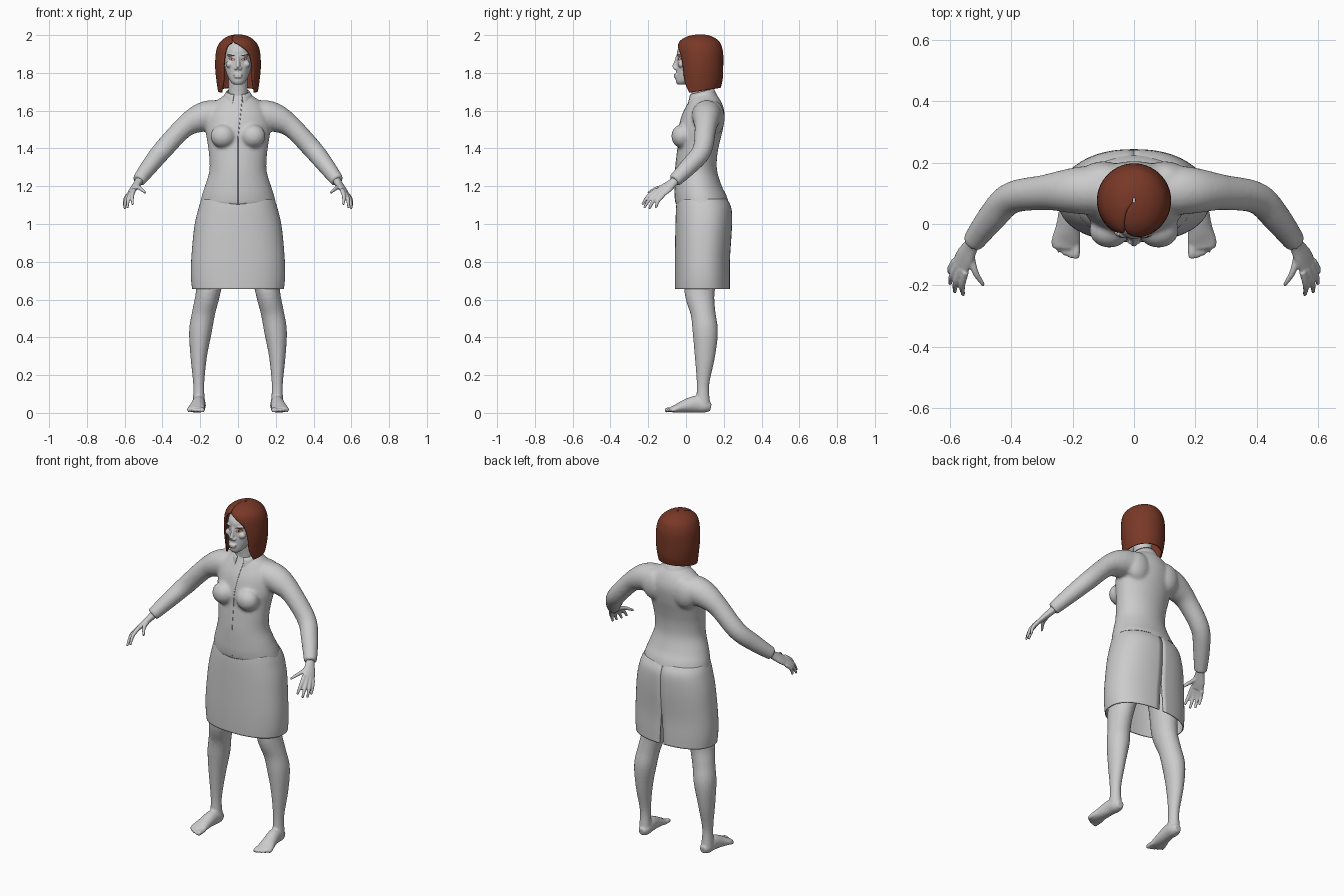
import bpy, bmesh, math
from mathutils import Vector, Matrix

if "Cube" in bpy.data.objects:
    bpy.data.objects.remove(bpy.data.objects["Cube"])


def material(name, rgb):
    m = bpy.data.materials.new(name)
    m.use_nodes = True
    m.diffuse_color = (*rgb, 1)
    m.node_tree.nodes["Principled BSDF"].inputs["Base Color"].default_value = (*rgb, 1)
    return m


GREY = material("pale_grey", (0.6, 0.6, 0.6))
AUBURN = material("auburn_hair", (0.19, 0.04, 0.02))
BROWN = material("dark_brown", (0.05, 0.02, 0.015))
LID = material("red_brown", (0.25, 0.08, 0.05))


def spline(rows, steps=5):
    """Catmull-Rom interpolation through tuples of any length."""
    out = []
    for i in range(len(rows) - 1):
        a, b, c, d = (rows[max(0, min(len(rows) - 1, i + k))] for k in (-1, 0, 1, 2))
        for s in range(steps):
            t = s / steps
            out.append([0.5 * (2 * q + (r - p) * t + (2 * p - 5 * q + 4 * r - u) * t * t
                               + (3 * q - p - 3 * r + u) * t ** 3) for p, q, r, u in zip(a, b, c, d)])
    return out + [list(rows[-1])]


def grid(bm, rows, closed=False, caps=False):
    """Skin rows of points with quads."""
    vs = [[bm.verts.new(p) for p in r] for r in rows]
    n = len(vs[0])
    for a, b in zip(vs, vs[1:]):
        for j in range(n if closed else n - 1):
            k = (j + 1) % n
            bm.faces.new((a[j], a[k], b[k], b[j]))
    if caps:
        bm.faces.new(vs[0])
        bm.faces.new(vs[-1])


def tube(bm, pts, up=(0, 1, 0), n=20):
    """Tube through (x, y, z, side radius, up radius)."""
    pts = spline(pts)
    rows = []
    for i, p in enumerate(pts):
        d = Vector(pts[min(i + 1, len(pts) - 1)][:3]) - Vector(pts[max(i - 1, 0)][:3])
        a = d.cross(Vector(up)).normalized()
        b = a.cross(d).normalized()
        rows.append([Vector(p[:3]) + a * p[3] * math.cos(math.tau * j / n)
                     + b * p[4] * math.sin(math.tau * j / n) for j in range(n)])
    grid(bm, rows, True, True)


def stack(bm, rows):
    """Horizontal oval rings (z, half width, front y, back y)."""
    grid(bm, [[oval(r, math.tau * j / 40) for j in range(40)] for r in spline(rows)], True, True)


def oval(r, t, power=1.0):
    z, w, f, b = r[:4]
    s, c = math.sin(t), math.cos(t)
    sq = lambda v: math.copysign(abs(v) ** power, v)
    return (w * sq(s), (f + b) / 2 - (b - f) / 2 * sq(c), z)


def ball(bm, c, size):
    bmesh.ops.create_uvsphere(bm, u_segments=20, v_segments=12, radius=1,
                              matrix=Matrix.Translation(c) @ Matrix.Diagonal((*size, 1)))


def finish(name, bm, mat, voxel=0, smooth=0, mirror=False, thick=0):
    bmesh.ops.recalc_face_normals(bm, faces=bm.faces)
    me = bpy.data.meshes.new(name)
    bm.to_mesh(me)
    bm.free()
    me.materials.append(mat)
    me.shade_smooth()
    ob = bpy.data.objects.new(name, me)
    bpy.context.collection.objects.link(ob)
    if voxel:
        m = ob.modifiers.new("fuse", 'REMESH')
        m.mode, m.voxel_size, m.use_smooth_shade = 'VOXEL', voxel, True
        m = ob.modifiers.new("soften", 'SMOOTH')
        m.factor, m.iterations = 0.5, smooth
    if thick:
        m = ob.modifiers.new("thickness", 'SOLIDIFY')
        m.thickness, m.offset = thick, 0
    if mirror:
        ob.modifiers.new("mirror", 'MIRROR')
    return ob


# Jacket: torso, bust and sleeves fused together
bm = bmesh.new()
stack(bm, [(1.1, .203, -.055, .23), (1.15, .192, -.06, .215), (1.2, .176, -.06, .19), (1.28, .152, -.058, .165),
           (1.36, .153, -.05, .165), (1.43, .162, -.042, .178), (1.5, .172, -.04, .195), (1.58, .165, -.02, .205),
           (1.64, .13, .01, .19), (1.68, .075, .03, .165), (1.7, .06, .035, .15)])
for s in (1, -1):
    ball(bm, (s * .08, -.022, 1.465), (.066, .056, .062))
    ball(bm, (s * .1, .15, 1.56), (.08, .055, .09))
    tube(bm, [(s * .08, .11, 1.585, .07, .075), (s * .15, .11, 1.575, .08, .08), (s * .215, .108, 1.555, .073, .072),
              (s * .29, .103, 1.508, .056, .058), (s * .4, .085, 1.39, .052, .052), (s * .465, .02, 1.31, .046, .048),
              (s * .527, -.062, 1.228, .036, .036)])
finish("jacket", bm, GREY, .009, 6)

# Collar wrapped around the neck, open at the front
bm = bmesh.new()
rows = []
for k in range(5):
    f = k / 4
    row = []
    for j in range(33):
        t = .35 + (math.tau - .7) * j / 32
        front = (1 + math.cos(t)) / 2
        row.append(oval((1.715 - .05 * f - .03 * front * (1 + f), .06 + .035 * f, .02 - .02 * f, .145 + .025 * f), t))
    rows.append(row)
grid(bm, rows)
finish("collar", bm, GREY, thick=.005)

# Skirt shell with a vent at the back
bm = bmesh.new()
rows = []
for r in spline([(1.13, .19, -.045, .215), (1.08, .207, -.05, .238), (.98, .229, -.053, .24), (.82, .244, -.056, .23),
                 (.72, .246, -.056, .23), (.655, .24, -.055, .23)]):
    gap = max(0, .86 - r[0]) * .35
    rows.append([oval(r, math.pi + gap / 2 + (math.tau - gap) * j / 64, .87) for j in range(65)])
grid(bm, rows)
finish("skirt", bm, GREY, thick=.006)

# Bare leg, foot and toes
bm = bmesh.new()
tube(bm, [(.12, .09, 1.0, .1, .11), (.14, .085, .78, .077, .09), (.158, .072, .64, .065, .08),
          (.182, .09, .53, .061, .066), (.199, .102, .43, .06, .067), (.208, .1, .3, .044, .054),
          (.208, .09, .15, .029, .033), (.207, .09, .05, .033, .038)])
tube(bm, [(.205, .132, .03, .02, .02), (.205, .1, .036, .034, .036), (.208, .05, .046, .036, .044),
          (.215, -.01, .034, .04, .033), (.222, -.055, .022, .047, .021), (.223, -.08, .018, .04, .014)], up=(0, 0, 1))
for i in range(5):
    x, y, r = .189 + i * .018, -.112 + .0022 * i * i, .0135 if i == 0 else .0095
    tube(bm, [(x, -.055, .018, r, r), (x, y + .018, .016, r, r), (x, y, .011, r * .8, r * .8)], up=(0, 0, 1), n=12)
finish("leg", bm, GREY, .0055, 4, mirror=True)

# Hand with spread fingers
bm = bmesh.new()
d, k = Vector((.035, -.07, -.05)), Vector((.04, .045, -.03))
n = d.cross(k)
tube(bm, [(.515, -.045, 1.243, .024, .024), (.53, -.07, 1.218, .026, .02), (.55, -.105, 1.19, .036, .017),
          (.567, -.138, 1.166, .036, .013)], up=n)
for base, tip in [((.55, -.155, 1.182), (.557, -.232, 1.102)), ((.563, -.147, 1.172), (.585, -.222, 1.085)),
                  ((.575, -.135, 1.162), (.6, -.195, 1.08)), ((.584, -.12, 1.152), (.6, -.16, 1.085)),
                  ((.532, -.1, 1.2), (.49, -.2, 1.165))]:
    a, b = Vector(base), Vector(tip)
    m = a.lerp(b, .5) + Vector((.007, -.006, .006))
    tube(bm, [(*a, .012, .012), (*m, .0105, .0105), (*b, .0065, .0065)], up=n, n=12)
finish("hand", bm, GREY, .0045, 3, mirror=True)

# Head with nose, lips and neck
bm = bmesh.new()
stack(bm, [(1.738, .022, -.045, 0), (1.755, .04, -.054, .04), (1.79, .058, -.054, .1), (1.83, .07, -.052, .15),
           (1.88, .077, -.048, .17), (1.92, .076, -.046, .17), (1.955, .062, -.02, .15), (1.975, .03, .02, .1)])
tube(bm, [(0, .085, 1.63, .058, .055), (0, .08, 1.7, .052, .052), (0, .07, 1.8, .05, .055)])
tube(bm, [(0, -.042, 1.89, .009, .01), (0, -.052, 1.855, .01, .012), (0, -.063, 1.828, .012, .014)])
ball(bm, (0, -.056, 1.79), (.026, .01, .0055))
ball(bm, (0, -.055, 1.778), (.022, .011, .006))
for s in (1, -1):
    ball(bm, (s * .011, -.055, 1.824), (.01, .013, .008))
    ball(bm, (s * .032, -.033, 1.893), (.028, .013, .007))
    ball(bm, (s * .045, -.025, 1.845), (.02, .018, .018))
head = finish("head", bm, GREY, .0045, 3)
bpy.context.view_layer.update()


def on_face(x, z, lift=.001):
    hit, p, _, _ = head.ray_cast((x, -1, z), (0, 1, 0))
    return Vector((x, (p.y if hit else -.04) - lift, z))


# Painted eyes and brows as thin plates following the face
for name, mat, cx, cz, w, h, tilt, lift in [("eyelid", LID, .033, 1.873, .018, .0075, .15, .001),
                                            ("eye", GREY, .033, 1.8735, .013, .004, .1, .002),
                                            ("iris", BROWN, .033, 1.8735, .005, .0045, 0, .003),
                                            ("brow", BROWN, .035, 1.894, .021, .003, .2, .0015)]:
    bm = bmesh.new()
    rows = []
    for i in range(11):
        u = -1 + i / 5
        half = h * math.sqrt(max(.02, 1 - u * u))
        z = cz + tilt * u * w
        rows.append([on_face(cx + u * w, z + v * half, lift) for v in (-1, -.5, 0, .5, 1)])
    grid(bm, rows)
    finish(name, bm, mat, mirror=True)

# Bobbed hair shell: half width, front, back, opening angle and parting shift per height
bm = bmesh.new()
rows = []
for r in spline([(1.687, .102, -.03, .18, 1.02, 0), (1.75, .11, -.035, .19, .76, 0), (1.83, .117, -.04, .193, .68, 0),
                 (1.9, .114, -.042, .193, .58, -.05), (1.94, .104, -.04, .185, .35, -.2), (1.965, .088, -.03, .172, .06, -.3),
                 (1.985, .062, -.002, .145, 0, -.5), (1.996, .034, .035, .115, 0, -.7), (2.0, .004, .07, .085, 0, -.8)]):
    row = []
    for j in range(49):
        t = r[5] + max(0, r[4]) + (math.tau - 2 * max(0, r[4])) * j / 48
        lift = .035 * (1 - math.cos(t)) / 2 * max(0, (1.8 - r[0]) / .113)
        crease = .004 if j in (0, 48) and r[0] > 1.96 else 0
        x, y, z = oval(r, t)
        row.append((x, y, z + lift - crease))
    rows.append(row)
grid(bm, rows)
finish("hair", bm, AUBURN, thick=.008)

# Front closure seam running down the jacket
bpy.context.view_layer.update()
jacket = bpy.data.objects["jacket"]
bm = bmesh.new()
path = []
for i in range(24):
    z = 1.66 - i * .024
    x = .022 * max(0, (z - 1.46) / .2)
    hit, p, _, _ = jacket.ray_cast((x, -1, z), (0, 1, 0))
    path.append((x, p.y if hit else 0, z, .002, .0015))
tube(bm, path, n=6)
finish("closure_seam", bm, GREY)
